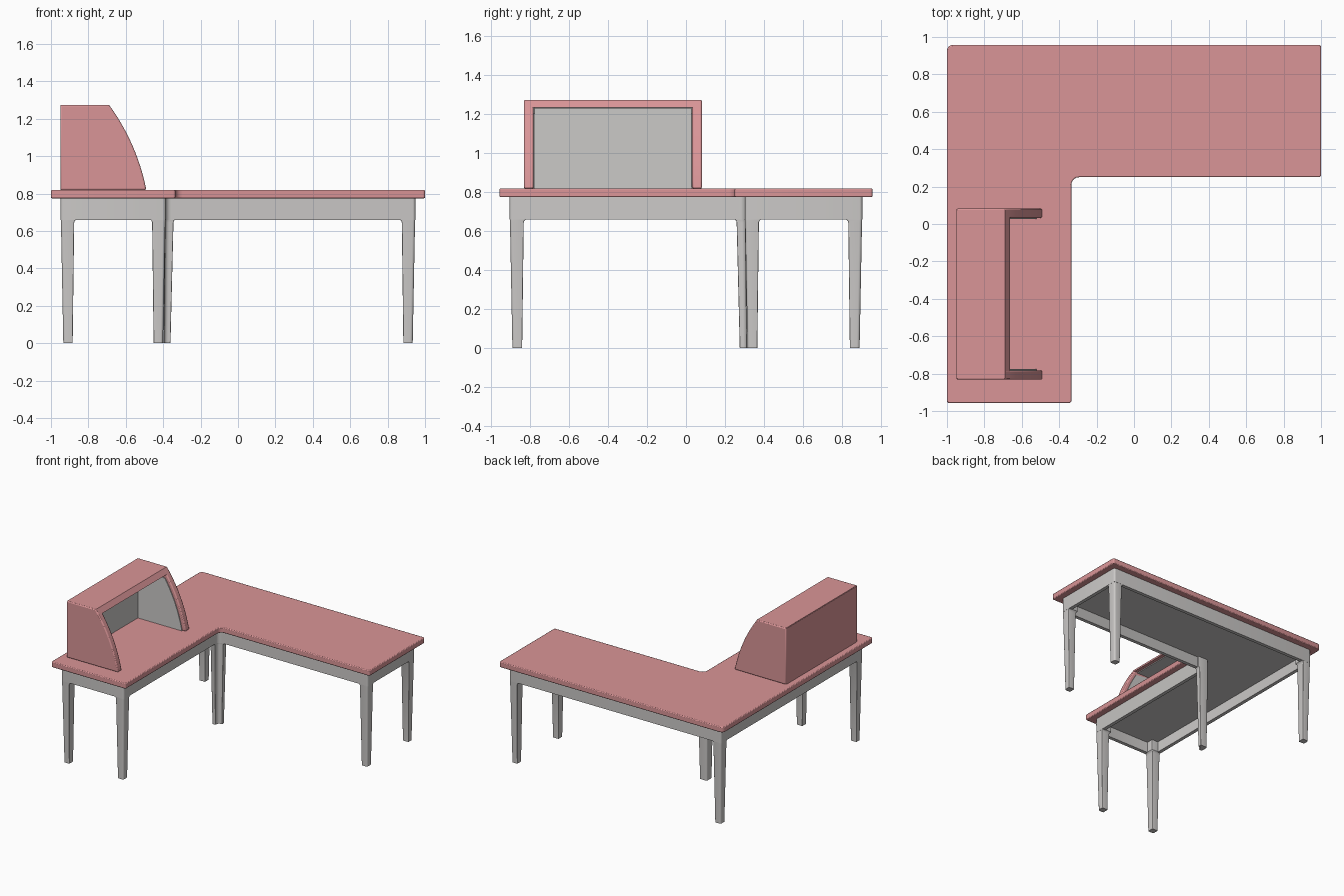
import bpy, bmesh, math
from mathutils import Vector

if "Cube" in bpy.data.objects:
    bpy.data.objects.remove(bpy.data.objects["Cube"])


def material(name, rgb):
    m = bpy.data.materials.new(name)
    m.diffuse_color = (*rgb, 1)
    m.use_nodes = True
    m.node_tree.nodes["Principled BSDF"].inputs["Base Color"].default_value = m.diffuse_color
    return m


PINK = material("dusty_pink", (0.70, 0.30, 0.31))
GREY = material("warm_grey", (0.60, 0.585, 0.575))


def finish(name, bm, mat, bevel=0):
    bmesh.ops.recalc_face_normals(bm, faces=bm.faces)
    me = bpy.data.meshes.new(name)
    bm.to_mesh(me)
    bm.free()
    me.materials.append(mat)
    ob = bpy.data.objects.new(name, me)
    bpy.context.collection.objects.link(ob)
    if bevel:
        mod = ob.modifiers.new("soft_edges", 'BEVEL')
        mod.width, mod.segments, mod.limit_method = bevel, 2, 'ANGLE'
        mod.angle_limit = math.radians(40)
    bpy.ops.object.select_all(action='DESELECT')
    ob.select_set(True)
    bpy.context.view_layer.objects.active = ob
    bpy.ops.object.shade_smooth_by_angle(angle=math.radians(35))
    return ob


def rounded(pts, radii, n=5):
    """Replace each corner of an outline by a small arc."""
    out = []
    for i, p in enumerate(pts):
        p, a, b = Vector(p), Vector(pts[i - 1]), Vector(pts[(i + 1) % len(pts)])
        r = radii[i]
        if not r:
            out.append(p)
            continue
        s, e = p + (a - p).normalized() * r, p + (b - p).normalized() * r
        c = s + e - p
        for k in range(n + 1):
            t = k / n * math.pi / 2
            out.append(c + (s - c) * math.cos(t) + (e - c) * math.sin(t))
    return out


def loft(name, rings, mat, bevel=0, closed=False):
    """Skin equal-length rings of 3D points; cap the ends, or join them."""
    bm = bmesh.new()
    vs = [[bm.verts.new(p) for p in ring] for ring in rings]
    pairs = list(zip(vs, vs[1:]))
    if closed:
        pairs.append((vs[-1], vs[0]))
    else:
        bm.faces.new(vs[0])
        bm.faces.new(vs[-1])
    for a, b in pairs:
        for i in range(len(a)):
            bm.faces.new((a[i - 1], a[i], b[i], b[i - 1]))
    return finish(name, bm, mat, bevel)


def at_z(poly, z):
    return [(p[0], p[1], z) for p in poly]


def along_y(name, prof, y0, y1, mat, bevel=0):
    return loft(name, [[(x, y, z) for x, z in prof] for y in (y0, y1)], mat, bevel)


def ell(d):
    """L-shaped outline, moved inwards by d."""
    return [(-1 + d, -0.957 + d), (-0.335 - d, -0.957 + d), (-0.335 - d, 0.25 + d),
            (1 - d, 0.25 + d), (1 - d, 0.957 - d), (-1 + d, 0.957 - d)]


# Tabletop with overhang
top = rounded(ell(0), [0.012, 0.012, 0.04, 0.012, 0.012, 0.03])
loft("tabletop", [at_z(top, 0.775), at_z(top, 0.82)], PINK, 0.006)

# Apron ring and underside panel
R = [0.015, 0.015, 0.03, 0.015, 0.015, 0.02]
outer, inner = rounded(ell(0.052), R), rounded(ell(0.08), R)
loft("apron", [at_z(outer, 0.66), at_z(outer, 0.776), at_z(inner, 0.776), at_z(inner, 0.66)],
     GREY, closed=True)
under = rounded(ell(0.075), R)
loft("underside_panel", [at_z(under, 0.745), at_z(under, 0.776)], GREY)

# Five outer tapered legs: height, outer inset, inner reach
STEPS = [(0, 0.014, 0.064), (0.645, 0.0015, 0.072), (0.655, 0.001, 0.076), (0.662, 0.001, 0.083), (0.745, 0, 0.083)]
E = ell(0.052)
for name, i, sx, sy in (("front_left_leg", 0, 1, 1), ("front_inner_leg", 1, -1, 1),
                        ("right_front_leg", 3, -1, 1), ("right_back_leg", 4, -1, -1),
                        ("back_left_leg", 5, 1, -1)):
    cx, cy = E[i]
    rings = []
    for z, a, b in STEPS:
        sq = [(cx + sx * u, cy + sy * v) for u, v in ((a, a), (b, a), (b, b), (a, b))]
        rings.append(at_z(rounded(sq, [0.014, 0.004, 0.004, 0.004], 4), z))
    loft(name, rings, GREY)

# Inner corner leg wraps the concave apron corner
cx, cy = E[2]
rings = []
for z, reach, back, face in ((0, 0.026, 0.036, 0.008), (0.645, 0.042, 0.042, 0.001),
                             (0.655, 0.045, 0.042, 0.001), (0.662, 0.052, 0.042, 0), (0.745, 0.052, 0.042, 0)):
    L = [(-back, -reach), (-face, -reach), (-face, face), (reach, face), (reach, back), (-back, back)]
    L = [(cx + u, cy + v) for u, v in L]
    rings.append(at_z(rounded(L, [0.004, 0.004, 0.022, 0.004, 0.004, 0.012], 4), z))
loft("inner_corner_leg", rings, GREY)


# Hutch: curved front edge as a quadratic curve
def side_profile(d, top_z):
    p0, p1, p2 = Vector((-0.49 - d, 0.82)), Vector((-0.54 - d, 1.07)), Vector((-0.69 - d, 1.275))
    pts = [(-0.95 + d, 0.819)]
    for k in range(13):
        t = k / 12
        p = p0 * (1 - t) ** 2 + p1 * 2 * t * (1 - t) + p2 * t * t
        if p.y <= top_z + 0.001:
            pts.append((p.x, p.y))
    return pts + [(-0.95 + d, top_z)]


for name, y0, y1, l0, l1 in (("hutch_front_side", -0.832, -0.782, -0.783, -0.776),
                             ("hutch_back_side", 0.032, 0.082, 0.026, 0.033)):
    along_y(name, side_profile(0, 1.275), y0, y1, PINK, 0.008)
    along_y(name + "_lining", side_profile(0.03, 1.235), l0, l1, GREY)

# Hutch top, back and their grey linings
along_y("hutch_top", [(-0.948, 1.235), (-0.662, 1.235), (-0.69, 1.275), (-0.948, 1.275)],
        -0.825, 0.075, PINK)
along_y("hutch_back", [(-0.95, 0.819), (-0.92, 0.819), (-0.92, 1.27), (-0.95, 1.27)],
        -0.822, 0.072, PINK)
along_y("hutch_top_lining", [(-0.92, 1.228), (-0.69, 1.228), (-0.69, 1.236), (-0.92, 1.236)],
        -0.78, 0.03, GREY)
along_y("hutch_back_lining", [(-0.922, 0.819), (-0.914, 0.819), (-0.914, 1.236), (-0.922, 1.236)],
        -0.78, 0.03, GREY)
